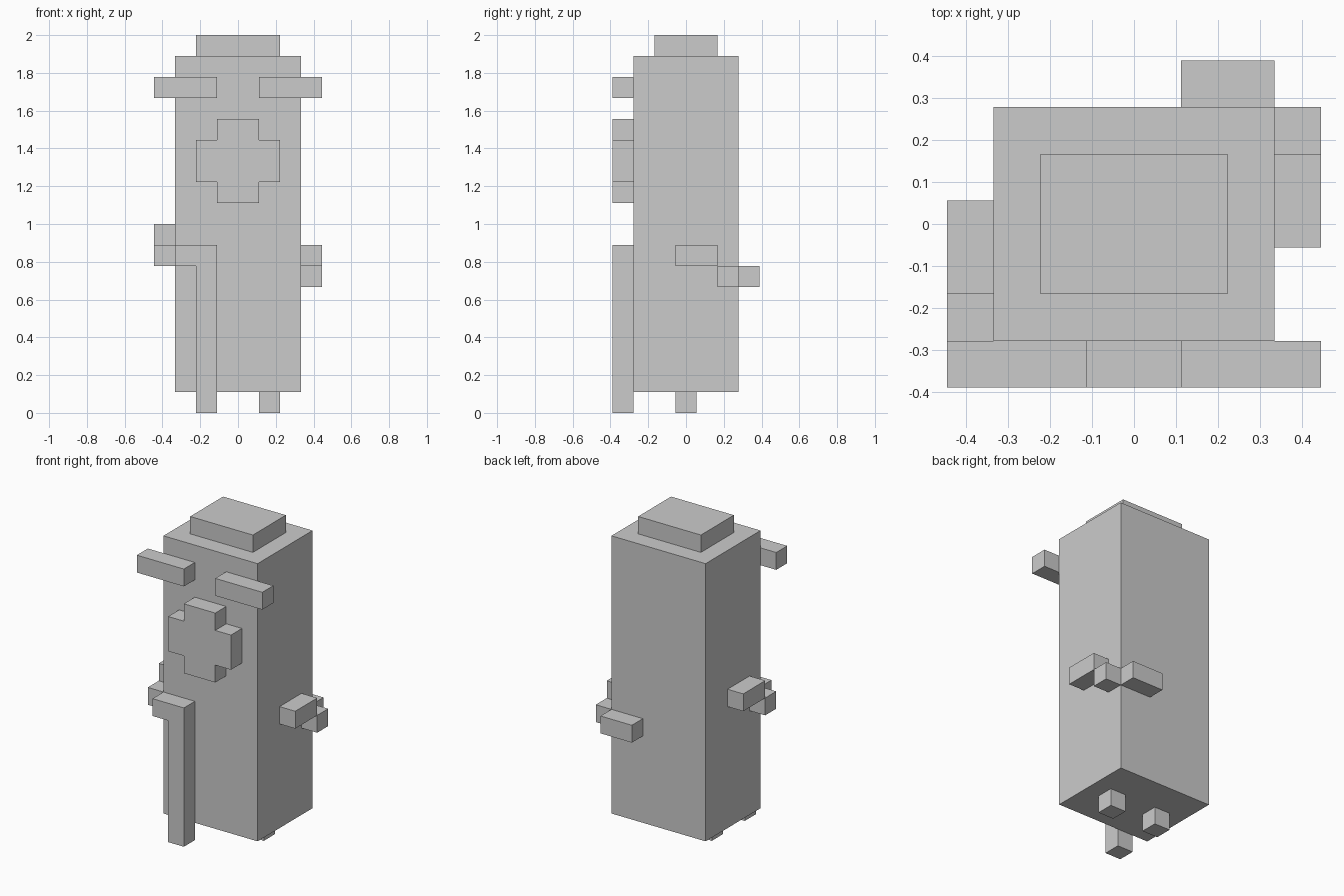
import bpy
import bmesh
from mathutils import Vector

if "Cube" in bpy.data.objects:
    bpy.data.objects.remove(bpy.data.objects["Cube"])

U = 1 / 9  # one voxel


def link(name, bm):
    bmesh.ops.recalc_face_normals(bm, faces=bm.faces)
    mesh = bpy.data.meshes.new(name)
    bm.to_mesh(mesh)
    bm.free()
    bpy.context.collection.objects.link(bpy.data.objects.new(name, mesh))


def box(name, x, y, z):
    """Box from (min, max) ranges in voxels."""
    bm = bmesh.new()
    bmesh.ops.create_cube(bm, size=1)
    for v in bm.verts:
        v.co = Vector([U * ((a + b) / 2 + c * (b - a))
                       for (a, b), c in zip((x, y, z), v.co)])
    link(name, bm)


def front_profile(name, points, y0, y1):
    """Extrude an x-z outline from y0 to y1."""
    bm = bmesh.new()
    face = bm.faces.new([bm.verts.new((x * U, y0 * U, z * U)) for x, z in points])
    out = bmesh.ops.extrude_face_region(bm, geom=[face], use_keep_orig=True)
    verts = [g for g in out["geom"] if isinstance(g, bmesh.types.BMVert)]
    bmesh.ops.translate(bm, verts=verts, vec=(0, (y1 - y0) * U, 0))
    link(name, bm)


# Trunk and stepped top
box("body", (-3, 3), (-2.5, 2.5), (1, 17))
box("head_cap", (-2, 2), (-1.5, 1.5), (17, 18))

# Mirrored brows and feet
for side, s in (("left", -1), ("right", 1)):
    box(f"{side}_brow", sorted((s, 4 * s)), (-3.5, -2.5), (15, 16))
    box(f"{side}_foot", sorted((s, 2 * s)), (-0.5, 0.5), (0, 1))

# Cross-shaped nose
front_profile("nose", [(-1, 10), (1, 10), (1, 11), (2, 11), (2, 13), (1, 13),
                       (1, 14), (-1, 14), (-1, 13), (-2, 13), (-2, 11), (-1, 11)],
              -3.5, -2.5)

# Cane with hooked handle
front_profile("cane", [(-2, 0), (-1, 0), (-1, 8), (-3, 8), (-3, 7), (-2, 7)],
              -3.5, -2.5)

# Left arm reaching forward to the cane
box("left_upper_arm", (-4, -3), (-1.5, 0.5), (8, 9))
box("left_forearm", (-4, -3), (-2.5, -1.5), (7, 8))

# Right arm folded behind the back
box("right_upper_arm", (3, 4), (-0.5, 1.5), (7, 8))
box("right_forearm", (3, 4), (1.5, 2.5), (6, 7))
box("right_hand", (1, 3), (2.5, 3.5), (6, 7))
